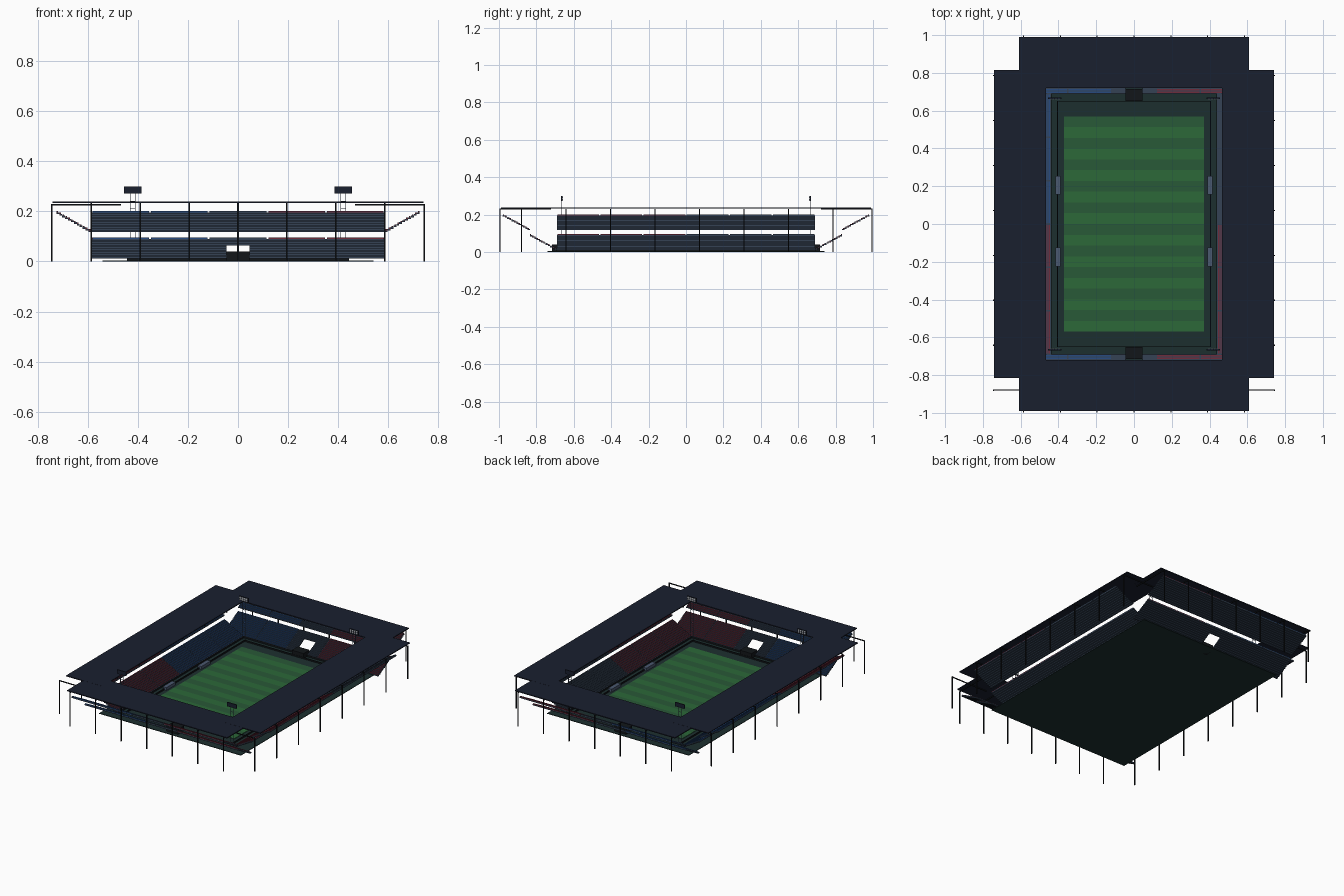
import bpy, bmesh

if "Cube" in bpy.data.objects:
    bpy.data.objects.remove(bpy.data.objects["Cube"])

def mat(name, c):
    m = bpy.data.materials.new(name)
    m.diffuse_color = (*c, 1)
    m.use_nodes = True
    m.node_tree.nodes["Principled BSDF"].inputs["Base Color"].default_value = m.diffuse_color
    return m

NAVY = mat("navy", (0.010, 0.014, 0.028))
SLATE = mat("slate", (0.035, 0.055, 0.09))
BLUE = mat("blue", (0.02, 0.07, 0.22))
RED = mat("red", (0.16, 0.025, 0.045))
BLACK = mat("black", (0.006, 0.008, 0.010))
GROUND = mat("ground", (0.012, 0.028, 0.028))
GRASS_A = mat("grass_light", (0.025, 0.14, 0.04))
GRASS_B = mat("grass_dark", (0.022, 0.10, 0.038))
GLASS = mat("dugout_grey", (0.07, 0.10, 0.16))

def boxes(name, items, material):
    """One object from boxes given as (x0, x1, y0, y1, z0, z1)."""
    bm = bmesh.new()
    for x0, x1, y0, y1, z0, z1 in items:
        vs = bmesh.ops.create_cube(bm, size=1)["verts"]
        for v in vs:
            v.co.x = x1 if v.co.x > 0 else x0
            v.co.y = y1 if v.co.y > 0 else y0
            v.co.z = z1 if v.co.z > 0 else z0
    me = bpy.data.meshes.new(name)
    bm.to_mesh(me)
    bm.free()
    me.materials.append(material)
    ob = bpy.data.objects.new(name, me)
    bpy.context.collection.objects.link(ob)
    return ob

def cbox(x, y, w, d, z0, z1):
    return (x - w / 2, x + w / 2, y - d / 2, y + d / 2, z0, z1)

def frame(x, y, t, z0, z1):
    """Four thin walls around a rectangle."""
    out = []
    for s in (-1, 1):
        out.append(cbox(s * x, 0, t, 2 * y + t, z0, z1))
        out.append(cbox(0, s * y, 2 * x - t, t, z0, z1))
    return out

# ground slab and mown pitch
boxes("ground_slab", [cbox(0, 0, 1.08, 1.48, 0, 0.004)], GROUND)
N = 20
strip = 1.14 / N
for k, m in enumerate((GRASS_A, GRASS_B)):
    boxes("pitch_stripes_%d" % k,
          [cbox(0, -0.57 + (i + 0.5) * strip, 0.74, strip, 0.004, 0.007)
           for i in range(k, N, 2)], m)

# perimeter boards and front wall
boxes("perimeter_boards", frame(0.405, 0.65, 0.004, 0.004, 0.014), BLACK)
boxes("front_wall", frame(0.44, 0.69, 0.005, 0.004, 0.016), BLACK)

# stands: stepped rows, u runs along the stand, v runs outwards
ROWS, RISE = 12, 0.0066
TONES = {"blue": BLUE, "slate": SLATE, "red": RED}

def place(side, u0, u1, v0, v1, z0, z1):
    axis, s = side
    a, b = sorted((s * v0, s * v1))
    return (a, b, u0, u1, z0, z1) if axis == "x" else (u0, u1, a, b, z0, z1)

def tone(side, c):
    if side == ("x", 1):
        return "slate" if c > 0 else "red"
    if side == ("x", -1):
        return "blue" if c > 0 else "red"
    return "slate" if abs(c) < 0.117 else ("red" if c > 0 else "blue")

def stand(name, side, half, v_in, v_out, z0, sections, gap_rows=0):
    steps, seats = [], {k: [] for k in TONES}
    d = (v_out - v_in) / ROWS
    w = 2 * half / sections
    for r in range(ROWS):
        v, z = v_in + r * d, z0 + r * RISE
        gap = 0.045 if r < gap_rows else 0
        spans = [(-half, -gap), (gap, half)] if gap else [(-half, half)]
        steps += [place(side, a, b, v, v + d, z - 0.001, z + RISE - 0.001) for a, b in spans]
        # seat blocks leave aisles between the sections
        for i in range(sections):
            a, b = -half + i * w + 0.004, -half + (i + 1) * w - 0.004
            parts = [(a, b)]
            if gap and a < 0 < b:
                parts = [(a, -gap), (gap, b)]
            seats[tone(side, (a + b) / 2)] += [
                place(side, p, q, v + d * 0.4, v + d * 0.95, z + RISE - 0.001, z + RISE + 0.004)
                for p, q in parts]
    boxes(name + "_steps", steps, SLATE)
    for k, items in seats.items():
        if items:
            boxes(name + "_seats_" + k, items, TONES[k])

for s, n in ((-1, "left"), (1, "right")):
    stand(n + "_lower_stand", ("x", s), 0.69, 0.44, 0.585, 0.012, 6)
    stand(n + "_upper_stand", ("x", s), 0.69, 0.585, 0.725, 0.118, 6)
for s, n in ((-1, "front"), (1, "back")):
    stand(n + "_lower_stand", ("y", s), 0.585, 0.69, 0.835, 0.012, 5, 8)
    stand(n + "_upper_stand", ("y", s), 0.585, 0.835, 0.98, 0.118, 5)

# player tunnels and dugouts
boxes("tunnels", [cbox(0, s * 0.683, 0.09, 0.066, 0, 0.04) for s in (-1, 1)], BLACK)
boxes("dugouts", [cbox(sx * 0.402, sy * 0.19 + 0.015, 0.028, 0.10, 0.004, 0.024)
                  for sx in (-1, 1) for sy in (-1, 1)], GLASS)

# roof: two long slabs and two end slabs around the opening
boxes("side_roofs", [cbox(s * 0.6025, 0, 0.275, 1.63, 0.233, 0.239) for s in (-1, 1)], NAVY)
boxes("end_roofs", [cbox(0, s * 0.855, 1.22, 0.27, 0.2325, 0.2385) for s in (-1, 1)], NAVY)

# columns with rafters under the roof
side_y = [-0.88 + 0.238 * i for i in range(8)]
end_x = [-0.585 + 0.195 * i for i in range(7)]
cols, rafters = [], []
for s in (-1, 1):
    for y in side_y:
        cols.append(cbox(s * 0.744, y, 0.006, 0.006, 0, 0.23))
        rafters.append(cbox(s * 0.607, y, 0.28, 0.005, 0.224, 0.230))
    for x in end_x:
        cols.append(cbox(x, s * 0.994, 0.006, 0.006, 0, 0.2325))
        rafters.append(cbox(x, s * 0.858, 0.005, 0.27, 0.2265, 0.2325))
boxes("columns", cols, BLACK)
boxes("rafters", rafters, BLACK)

# corner floodlights: twin-leg ladder mast, lamp panel and lamps
masts, panels, lamps = [], [], []
for sx in (-1, 1):
    for sy in (-1, 1):
        x, y = sx * 0.42, sy * 0.665
        masts += [cbox(x + o, y, 0.003, 0.003, 0.004, 0.275) for o in (-0.01, 0.01)]
        masts += [cbox(x, y, 0.02, 0.002, z / 100, z / 100 + 0.002) for z in range(3, 27, 3)]
        panels.append(cbox(x, y, 0.07, 0.007, 0.272, 0.30))
        lamps += [cbox(x + i * 0.015, y - sy * 0.005, 0.010, 0.004, z, z + 0.009)
                  for i in (-1.5, -0.5, 0.5, 1.5) for z in (0.275, 0.288)]
boxes("floodlight_masts", masts, GLASS)
boxes("floodlight_panels", panels, NAVY)
boxes("floodlight_lamps", lamps, mat("lamp", (0.8, 0.85, 0.9)))
